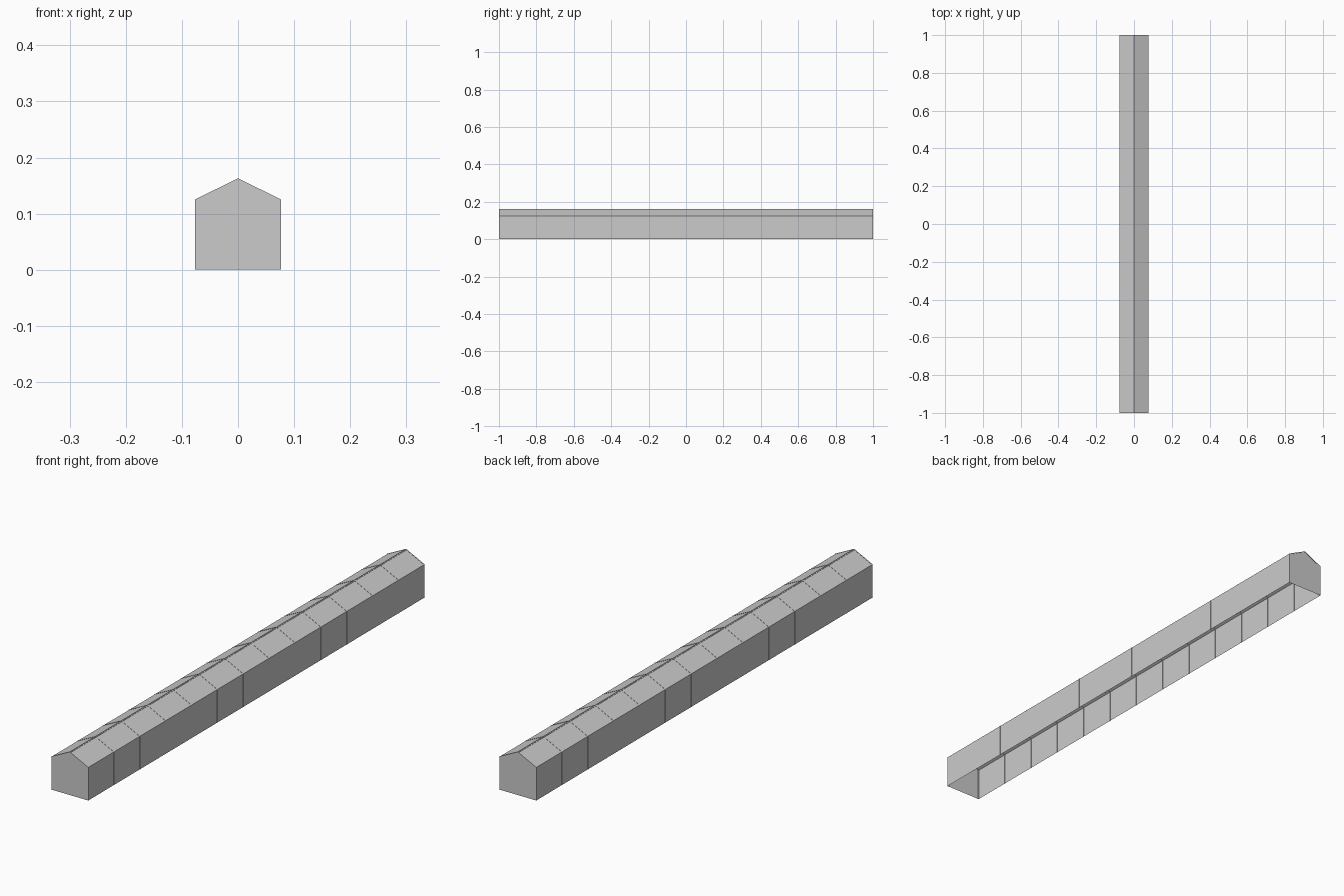
import bpy, bmesh

if "Cube" in bpy.data.objects:
    bpy.data.objects.remove(bpy.data.objects["Cube"])

BAYS = 13
L = 1.0                      # half length
W, EAVE, RIDGE = 0.077, 0.125, 0.163
BAR = 0.003                  # frame bar thickness
SLOPE = (RIDGE - EAVE) / W


def arch(t):
    """Open house-shaped line (x, z), inset by t."""
    w = W - t
    top = RIDGE - t * (1 + SLOPE ** 2) ** 0.5
    eave = top - SLOPE * w
    return [(-w, 0), (-w, eave), (0, top), (w, eave), (w, 0)]


def finish(name, bm):
    me = bpy.data.meshes.new(name)
    bm.to_mesh(me)
    bm.free()
    ob = bpy.data.objects.new(name, me)
    bpy.context.collection.objects.link(ob)
    return ob


def prism(name, profile, y0, y1):
    """Extrude a closed x/z profile along y."""
    bm = bmesh.new()
    face = bm.faces.new([bm.verts.new((x, y0, z)) for x, z in profile])
    out = bmesh.ops.extrude_face_region(bm, geom=[face])
    bmesh.ops.translate(bm, vec=(0, y1 - y0, 0),
                        verts=[v for v in out["geom"] if isinstance(v, bmesh.types.BMVert)])
    bmesh.ops.recalc_face_normals(bm, faces=bm.faces)
    return finish(name, bm)


# Arched frames between the bays and at both ends
step = 2 * L / BAYS
ring = arch(0) + arch(BAR)[::-1]
for i in range(BAYS + 1):
    y = max(-L + BAR / 2, min(L - BAR / 2, -L + i * step))
    prism(f"arch_frame_{i}", ring, y - BAR / 2, y + BAR / 2)

# Ridge beam running the full length
drop = BAR * SLOPE
prism("ridge_beam", [(-BAR, RIDGE - drop), (-BAR, RIDGE - 0.0045), (BAR, RIDGE - 0.0045),
                     (BAR, RIDGE - drop), (0, RIDGE)], -L, L)

# Wall and roof panes, one set per bay, sitting just inside the frame face
pane_line = arch(0.0008)
for i in range(BAYS):
    bm = bmesh.new()
    y0, y1 = -L + i * step, -L + (i + 1) * step
    a = [bm.verts.new((x, y0, z)) for x, z in pane_line]
    b = [bm.verts.new((x, y1, z)) for x, z in pane_line]
    for k in range(4):
        bm.faces.new((a[k], b[k], b[k + 1], a[k + 1]))
    bmesh.ops.recalc_face_normals(bm, faces=bm.faces)
    if bm.faces[:] and bm.faces[:][0].normal.x > 0:
        bmesh.ops.reverse_faces(bm, faces=bm.faces[:])
    finish(f"bay_panes_{i}", bm)

# Gable end panes
for name, s in (("front_gable", -1), ("back_gable", 1)):
    bm = bmesh.new()
    f = bm.faces.new([bm.verts.new((x, s * (L - 0.0008), z)) for x, z in pane_line])
    f.normal_update()
    if f.normal.y * s < 0:
        f.normal_flip()
    finish(name, bm)
